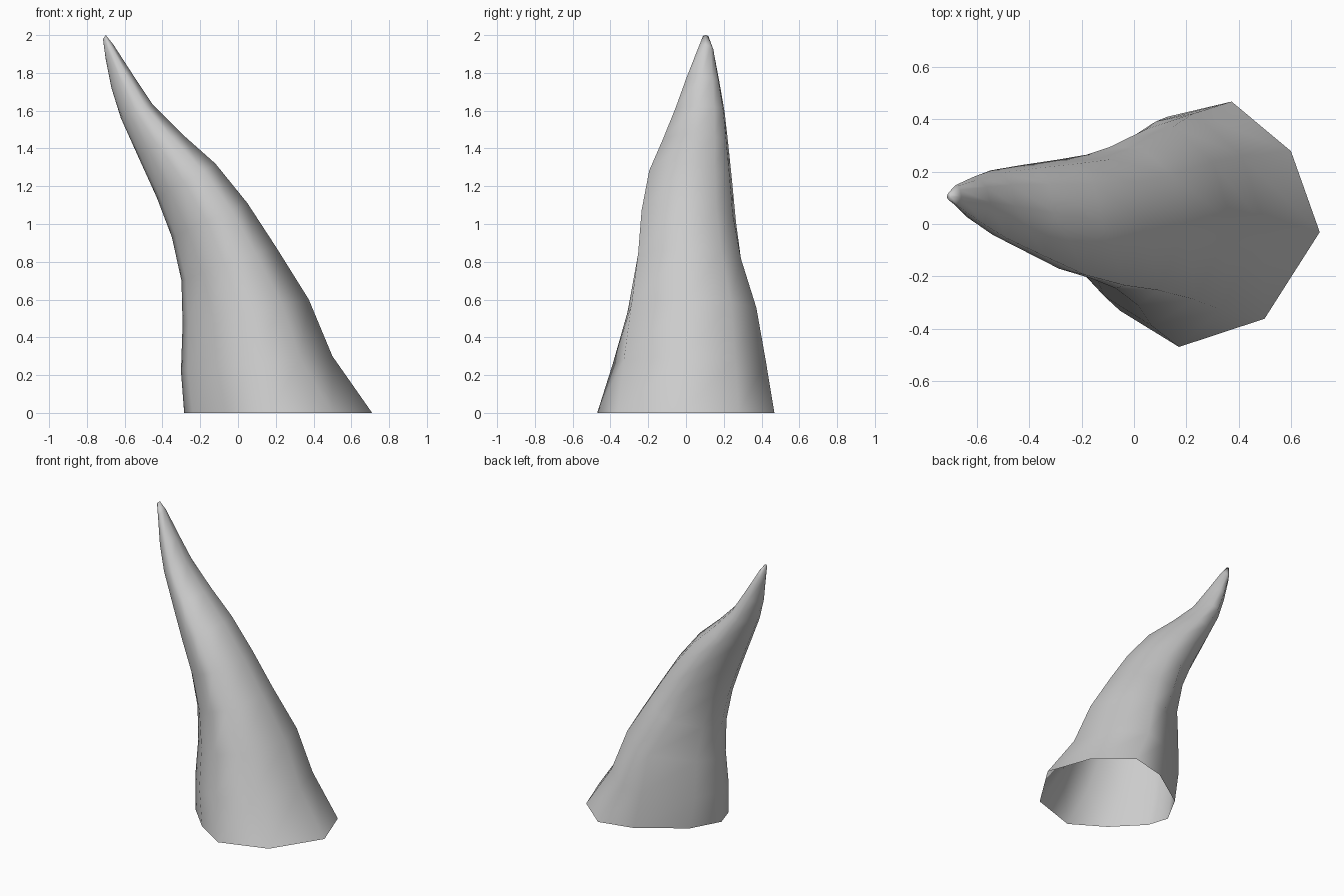
import bpy, bmesh

# Ten columns around the horn: outline at the base and higher up, as 0..1 (u, v)
BASE = [(1, .468), (.89, .798), (.663, 1), (.417, .938), (.115, .72),
        (.005, .505), (.05, .352), (.236, .148), (.462, 0), (.789, .115)]
UPPER = [(1, .468), (.89, .79), (.663, .965), (.425, 1), (.125, .74),
         (0, .52), (.05, .352), (.236, .16), (.462, .055), (.789, 0)]

# Tilted rings: left x, left z, right x, right z, front y, back y
RINGS = [(-.29, 0, .71, 0, -.47, .468),
         (-.305, .22, .50, .30, -.40, .43),
         (-.295, .47, .375, .60, -.33, .385),
         (-.30, .70, .20, .88, -.27, .305),
         (-.35, .93, .05, 1.11, -.235, .265),
         (-.43, 1.14, -.12, 1.32, -.195, .245),
         (-.53, 1.36, -.30, 1.48, -.12, .225),
         (-.62, 1.56, -.45, 1.63, -.055, .205),
         (-.67, 1.72, -.55, 1.78, .0, .178),
         (-.70, 1.87, -.66, 1.95, .065, .148),
         (-.715, 1.98, -.70, 2.0, .09, .12)]


def lerp(a, b, t):
    return a + (b - a) * t


# Horn skin, open at the bottom and capped at the tip
bm = bmesh.new()
loops = []
for k, (xl, zl, xr, zr, yf, yb) in enumerate(RINGS):
    t = min(1, k / 4)
    loop = []
    for (u0, v0), (u1, v1) in zip(BASE, UPPER):
        u, v = lerp(u0, u1, t), lerp(v0, v1, t)
        loop.append(bm.verts.new((lerp(xl, xr, u), lerp(yf, yb, v), lerp(zl, zr, u))))
    loops.append(loop)
# The back column leans right just above the base
loops[1][3].co.x += .05
loops[2][3].co.x += .06
n = len(BASE)
for low, high in zip(loops, loops[1:]):
    for i in range(n):
        j = (i + 1) % n
        bm.faces.new((low[i], low[j], high[j], high[i]))
bm.faces.new(loops[-1])
for f in bm.faces:
    f.smooth = True
mesh = bpy.data.meshes.new("horn")
bm.to_mesh(mesh)
bm.free()
horn = bpy.data.objects.new("horn", mesh)
bpy.context.collection.objects.link(horn)
